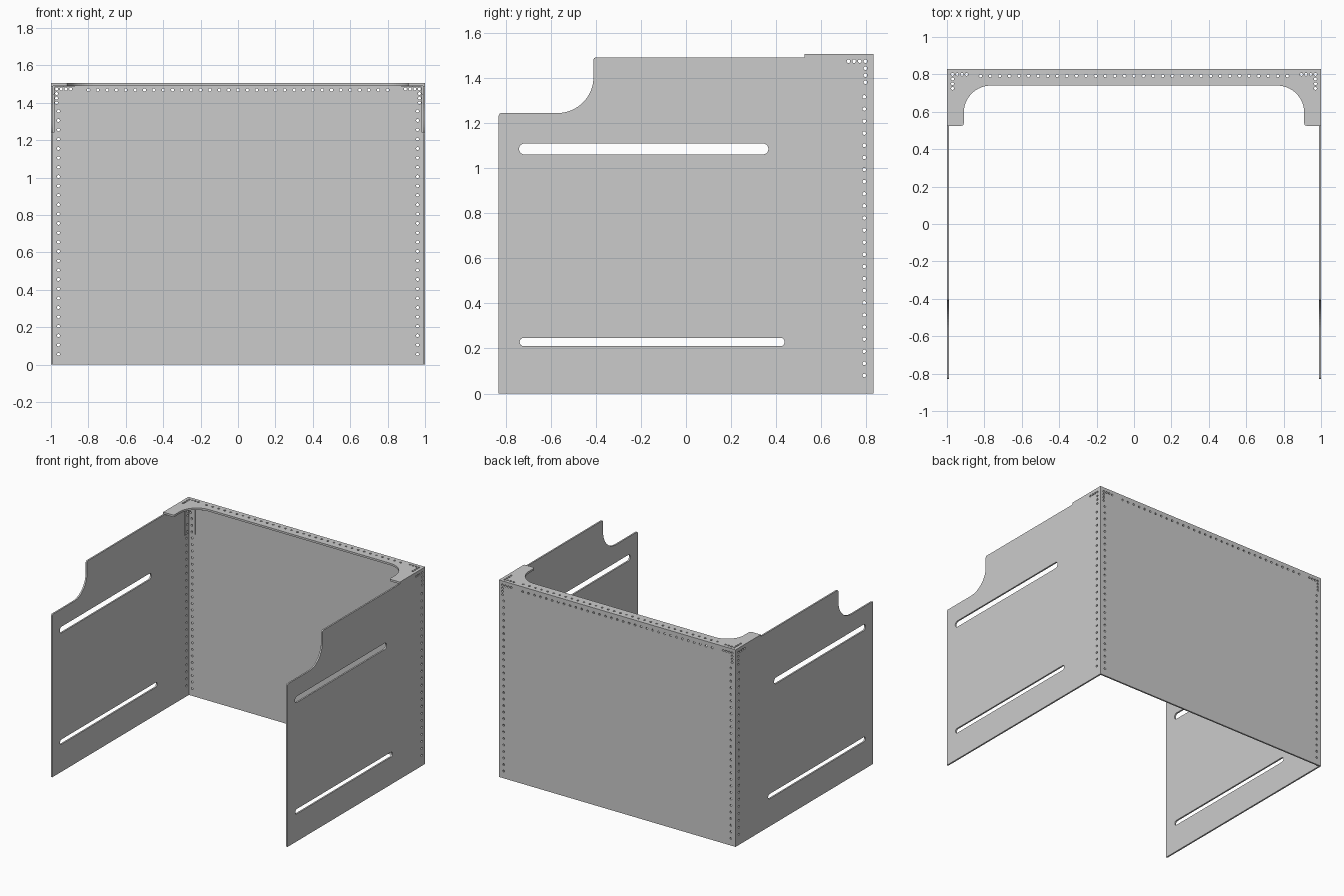
import bpy, bmesh
from math import sin, cos, pi
from mathutils import Vector, Matrix

if "Cube" in bpy.data.objects:
    bpy.data.objects.remove(bpy.data.objects["Cube"])

T = 0.012          # wall thickness
TOP = 1.49         # top of the walls
LID = 0.015        # top plate thickness
HOLE_R = 0.008


def rounded(corners):
    """Outline of square corners (u, v, radius), each rounded by its radius."""
    out = []
    n = len(corners)
    for i, (u, v, r) in enumerate(corners):
        p = Vector((u, v))
        if r == 0:
            out.append(p)
            continue
        a = (Vector(corners[i - 1][:2]) - p).normalized()
        b = (Vector(corners[(i + 1) % n][:2]) - p).normalized()
        c = p + r * (a + b)
        steps = 16 if r > 0.05 else 6
        for k in range(steps + 1):
            t = pi / 2 * k / steps
            out.append(c - r * (b * cos(t) + a * sin(t)))
    return out


def circle(u, v):
    return [Vector((u + HOLE_R * cos(2 * pi * k / 12), v + HOLE_R * sin(2 * pi * k / 12)))
            for k in range(12)]


def slot(u0, u1, v0, v1):
    r = (v1 - v0) / 2 - 0.0005
    return rounded([(u0, v0, r), (u1, v0, r), (u1, v1, r), (u0, v1, r)])


def spread(a, b, n):
    return [a + (b - a) * k / (n - 1) for k in range(n)]


def sheet(name, loops, axis, centre, thick):
    """Flat sheet with cut-outs, facing the given axis."""
    cu = bpy.data.curves.new(name, 'CURVE')
    cu.dimensions = '2D'
    cu.fill_mode = 'BOTH'
    cu.extrude = thick / 2
    for loop in loops:
        s = cu.splines.new('POLY')
        s.points.add(len(loop) - 1)
        for pt, q in zip(s.points, loop):
            pt.co = (q.x, q.y, 0, 1)
        s.use_cyclic_u = True
    tmp = bpy.data.objects.new(name + "_outline", cu)
    bpy.context.collection.objects.link(tmp)
    dg = bpy.context.evaluated_depsgraph_get()
    me = bpy.data.meshes.new_from_object(tmp.evaluated_get(dg))
    bpy.data.objects.remove(tmp)
    rows = {'x': ((0, 0, 1), (1, 0, 0), (0, 1, 0)),
            'y': ((1, 0, 0), (0, 0, 1), (0, 1, 0)),
            'z': ((1, 0, 0), (0, 1, 0), (0, 0, 1))}[axis]
    shift = Vector([centre if axis == a else 0 for a in 'xyz'])
    bm = bmesh.new()
    bm.from_mesh(me)
    bm.transform(Matrix.Translation(shift) @ Matrix(rows).to_4x4())
    bmesh.ops.remove_doubles(bm, verts=bm.verts, dist=1e-5)
    bmesh.ops.recalc_face_normals(bm, faces=bm.faces)
    for f in bm.faces:
        f.smooth = False
    bm.to_mesh(me)
    bm.free()
    me.name = name
    ob = bpy.data.objects.new(name, me)
    bpy.context.collection.objects.link(ob)
    return ob


# Rivet hole positions: side (y, z), back (x, z), top (x, y)
side_holes = [(0.79, z) for z in spread(0.08, 1.315, 24)]
side_holes += [(0.795, z) for z in spread(1.38, 1.473, 4)]
side_holes += [(y, 1.473) for y in spread(0.72, 0.77, 3)]

back_holes = [(x, 1.468) for x in spread(-0.8, 0.8, 33)]
top_holes = [(x, 0.792) for x in spread(-0.82, 0.82, 33)]
for s in (-1, 1):
    back_holes += [(s * 0.96, z) for z in spread(0.055, 1.355, 27)]
    back_holes += [(s * 0.97, z) for z in spread(1.40, 1.473, 4)]
    back_holes += [(s * x, 1.473) for x in spread(0.895, 0.945, 3)]
    top_holes += [(s * 0.97, y) for y in spread(0.725, 0.80, 4)]
    top_holes += [(s * x, 0.80) for x in spread(0.895, 0.945, 3)]

# Side panels with notch and two long slots
side = rounded([(-0.83, 0, 0), (0.83, 0, 0), (0.83, TOP, 0), (-0.41, TOP, 0.012),
                (-0.41, 1.243, 0.16), (-0.83, 1.243, 0.012)])
cuts = [slot(-0.74, 0.365, 1.06, 1.108), slot(-0.737, 0.437, 0.21, 0.247)]
for s, tag in ((-1, "left"), (1, "right")):
    sheet(tag + "_side_panel", [side] + cuts + [circle(*h) for h in side_holes],
          'x', s * (1 - T / 2), T)

# Back panel between the sides
w = 1 - T
back = rounded([(-w, 0, 0), (w, 0, 0), (w, TOP, 0), (-w, TOP, 0)])
sheet("back_panel", [back] + [circle(*h) for h in back_holes], 'y', 0.83 - T / 2, T)

# Top plate with rounded inner corners
top = rounded([(-1, 0.83, 0), (-1, 0.525, 0), (-0.91, 0.525, 0.014), (-0.91, 0.74, 0.145),
               (0.91, 0.74, 0.145), (0.91, 0.525, 0.014), (1, 0.525, 0), (1, 0.83, 0)])
sheet("top_plate", [top] + [circle(*h) for h in top_holes], 'z', TOP + LID / 2, LID)


def bracket_leaf(name, cu, cv, su, lu, lv, holes, axis, centre):
    """L-shaped leaf: arms of length lu, lv from corner (cu, cv)."""
    a, b, m = 0.055, 0.05, HOLE_R + 0.002
    def uv(p, q):
        return (cu + su * p, cv - q, 0)
    shape = rounded([uv(0, 0), uv(lu, 0), uv(lu, b), uv(a, b), uv(a, lv), uv(0, lv)])
    inside = []
    for h in holes:
        p, q = su * (h[0] - cu), cv - h[1]
        if (m < p < lu - m and m < q < b - m) or (m < p < a - m and m < q < lv - m):
            inside.append(circle(*h))
    sheet(name, [shape] + inside, axis, centre, 0.006)


# Corner brackets inside the two upper back corners
for s, tag in ((-1, "left"), (1, "right")):
    bracket_leaf(tag + "_bracket_back", s * w, TOP, -s, 0.115, 0.25, back_holes,
                 'y', 0.83 - T - 0.003)
    bracket_leaf(tag + "_bracket_side", 0.83 - T, TOP, -1, 0.12, 0.25, side_holes,
                 'x', s * (w - 0.003))
    bracket_leaf(tag + "_bracket_top", s * w, 0.83 - T, -s, 0.115, 0.12, top_holes,
                 'z', TOP - 0.003)
